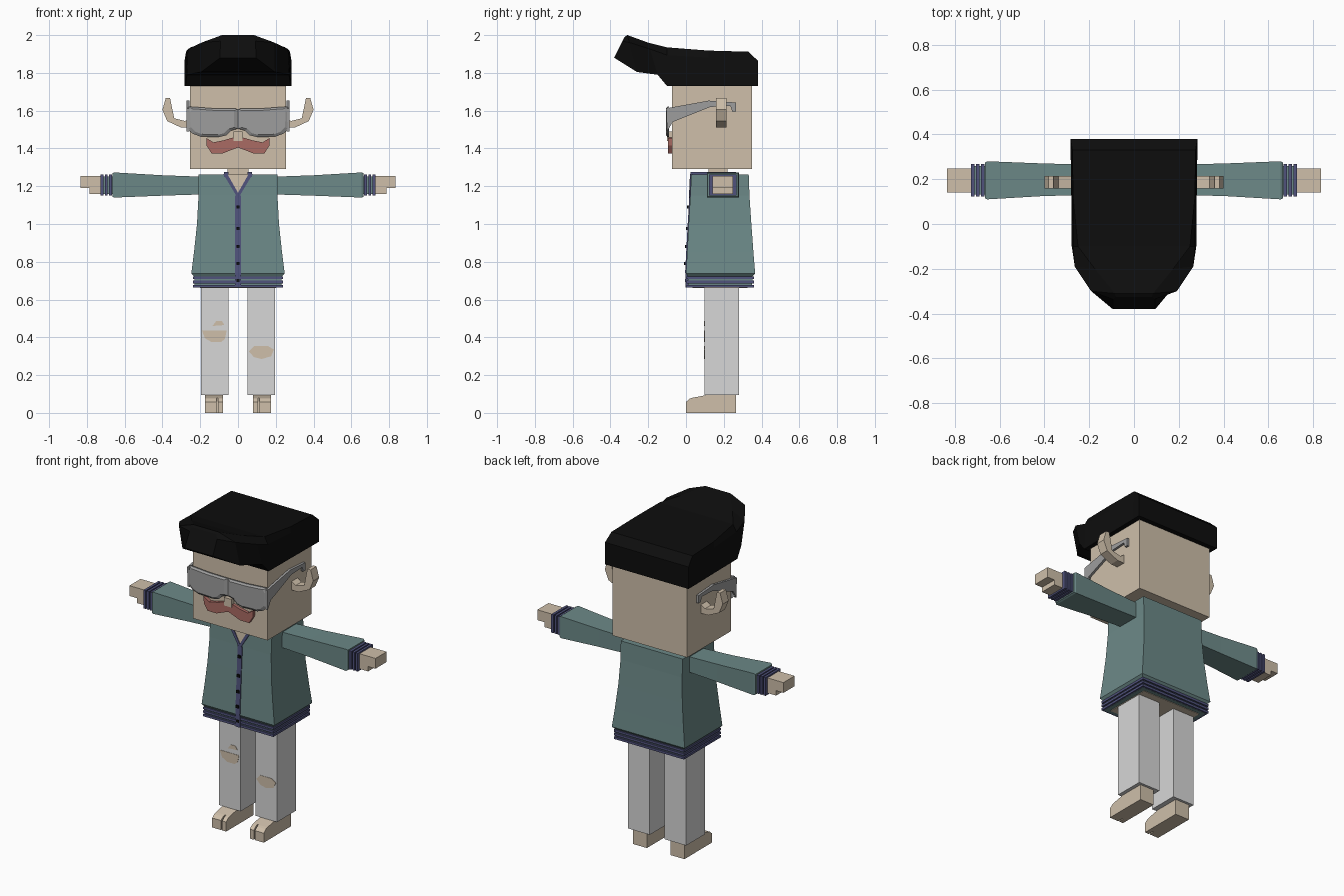
import bpy, bmesh

cube = bpy.data.objects.get("Cube")
if cube:
    bpy.data.objects.remove(cube, do_unlink=True)


def material(name, r, g, b):
    m = bpy.data.materials.new(name)
    m.use_nodes = True
    m.diffuse_color = (r, g, b, 1)
    m.node_tree.nodes["Principled BSDF"].inputs["Base Color"].default_value = (r, g, b, 1)
    return m


SKIN = material("skin", .62, .52, .40)
TEAL = material("jacket teal", .15, .25, .245)
BLUE = material("trim blue", .08, .085, .2)
BLACK = material("hair black", .004, .004, .004)
GREY = material("glasses grey", .34, .34, .34)
RED = material("moustache red", .40, .145, .125)
PALE = material("trouser grey", .68, .68, .68)


def loft(name, rings, mat):
    """Bridge equal-sized rings of points and cap both ends."""
    bm = bmesh.new()
    loops = [[bm.verts.new(p) for p in ring] for ring in rings]
    n = len(loops[0])
    for a, b in zip(loops, loops[1:]):
        for i in range(n):
            j = (i + 1) % n
            bm.faces.new((a[i], a[j], b[j], b[i]))
    bm.faces.new(loops[0])
    bm.faces.new(loops[-1])
    bmesh.ops.recalc_face_normals(bm, faces=bm.faces)
    me = bpy.data.meshes.new(name)
    bm.to_mesh(me)
    bm.free()
    me.materials.append(mat)
    ob = bpy.data.objects.new(name, me)
    bpy.context.collection.objects.link(ob)
    return ob


def rect_z(z, x0, x1, y0, y1):
    return [(x0, y0, z), (x1, y0, z), (x1, y1, z), (x0, y1, z)]


def rect_x(x, y0, y1, z0, z1):
    return [(x, y0, z0), (x, y1, z0), (x, y1, z1), (x, y0, z1)]


def box(name, x0, x1, y0, y1, z0, z1, mat):
    return loft(name, [rect_z(z0, x0, x1, y0, y1), rect_z(z1, x0, x1, y0, y1)], mat)


def plate(name, outline, front, back, mat):
    """Extrude an (x, z) outline between two depths."""
    return loft(name, [[(x, f(z), z) for x, z in outline] for f in (front, back)], mat)


def side_prism(name, outline, x0, x1, mat):
    """Extrude a (y, z) outline across x."""
    return loft(name, [[(x, y, z) for y, z in outline] for x in (x0, x1)], mat)


def flat(y):
    return lambda z: y


# Head and neck
box("head", -.253, .253, -.075, .35, 1.29, 1.76, SKIN)
box("neck", -.055, .055, .12, .22, 1.2, 1.3, SKIN)
box("nose", -.025, .025, -.1, -.07, 1.44, 1.49, SKIN)

# Hair: bottom y, z, half width, then top y, z, half width
hair = [(.38, 1.73, .283, .38, 1.865, .283), (.33, 1.73, .283, .33, 1.912, .275),
        (.12, 1.73, .28, .12, 1.918, .272), (-.1, 1.73, .278, -.1, 1.935, .25),
        (-.15, 1.79, .27, -.2, 1.96, .175), (-.26, 1.805, .195, -.31, 2.0, .085),
        (-.38, 1.88, .095, -.325, 1.99, .08)]
rings = []
for yb, zb, wb, yt, zt, wt in hair:
    zm = zb + (zt - zb) * .8
    ym = yb + (yt - yb) * .8
    wm = max(wb * .98, wt)
    rings.append([(-wb, yb, zb), (wb, yb, zb), (wm, ym, zm), (wt, yt, zt),
                  (-wt, yt, zt), (-wm, ym, zm)])
loft("hair", rings, BLACK)

# Moustache
half = [(.03, 1.457), (.08, 1.442), (.13, 1.432), (.168, 1.456), (.166, 1.415),
        (.14, 1.374), (.08, 1.374), (.04, 1.39)]
tash = [(0, 1.447)] + half + [(0, 1.405)] + [(-x, z) for x, z in reversed(half)]
plate("moustache", tash, flat(-.094), flat(-.07), RED)

# Jacket body: z, half width, front, back
levels = [(.663, .228, .012, .35), (.722, .232, .01, .352), (.738, .247, 0, .366),
          (.85, .233, .006, .357), (1.0, .217, .014, .346), (1.15, .209, .023, .336),
          (1.262, .21, .028, .332)]
loft("jacket", [rect_z(z, -w, w, a, b) for z, w, a, b in levels], TEAL)
box("torso_underside", -.2, .2, .035, .325, .66, .8, SKIN)
for z in (.664, .686, .708):
    box("hem_stripe", -.238, .238, .003, .36, z, z + .014, BLUE)


def front_y(z):
    """Depth of the jacket front at a height."""
    for (z0, _, a, _), (z1, _, b, _) in zip(levels, levels[1:]):
        if z <= z1:
            return a + (b - a) * (z - z0) / (z1 - z0)
    return levels[-1][2]


def raised(t):
    return lambda z: front_y(z) - t


# Neckline, button strip and collar
plate("neck_opening", [(0, 1.145), (.06, 1.262), (-.06, 1.262)], raised(.003), raised(-.01), SKIN)
strip_z = [.74, .85, 1.0, 1.15]
strip = [(-.015, z) for z in strip_z] + [(.015, z) for z in reversed(strip_z)]
plate("button_strip", strip, raised(.005), raised(-.01), BLUE)
box("hem_strip", -.015, .015, -.003, .02, .663, .74, BLUE)
for z in (.70, .79, .88, .975, 1.09):
    y = min(front_y(z), .008) if z < .72 else front_y(z)
    box("button", -.009, .009, y - .013, y + .005, z - .008, z + .008, BLACK)
box("collar_back", -.075, .075, .24, .265, 1.25, 1.275, BLUE)

for s in (1, -1):
    side = "left" if s > 0 else "right"
    # Lapel and collar side
    lapel = [(0, 1.135), (.078, 1.264), (.056, 1.264), (0, 1.165)]
    plate(side + "_lapel", [(s * x, z) for x, z in lapel], raised(.007), raised(-.01), BLUE)
    box(side + "_collar", s * .05, s * .075, .025, .25, 1.25, 1.275, BLUE)

    # Sleeve, cuff and hand
    loft(side + "_sleeve", [rect_x(s * .18, .13, .265, 1.157, 1.25),
                            rect_x(s * .4, .125, .27, 1.15, 1.258),
                            rect_x(s * .655, .11, .28, 1.14, 1.273),
                            rect_x(s * .665, .115, .275, 1.145, 1.268)], TEAL)
    box(side + "_cuff", s * .66, s * .725, .132, .258, 1.158, 1.252, TEAL)
    for x in (.668, .69, .712):
        box(side + "_cuff_stripe", s * x, s * (x + .015), .122, .268, 1.15, 1.262, BLUE)
    box(side + "_fingers", s * .72, s * .835, .14, .248, 1.19, 1.253, SKIN)
    box(side + "_palm", s * .72, s * .785, .14, .248, 1.16, 1.19, SKIN)

    # Ear
    ear = [(.25, 1.51), (.3, 1.51), (.375, 1.545), (.4, 1.605), (.382, 1.668),
           (.36, 1.668), (.346, 1.6), (.338, 1.56), (.28, 1.545), (.25, 1.565)]
    plate(side + "_ear", [(s * x, z) for x, z in ear], flat(.158), flat(.215), SKIN)

    # Lens with a raised centre, and temple arm
    lens = [(0, 1.61), (.13, 1.612), (.262, 1.622), (.272, 1.6), (.268, 1.505),
            (.24, 1.478), (.2, 1.463), (.1, 1.46), (.06, 1.47), (.035, 1.495), (0, 1.505)]
    loft(side + "_lens", [[(s * (.14 + (x - .14) * k), y, 1.545 + (z - 1.545) * k) for x, z in lens]
                          for k, y in ((1, -.09), (1, -.098), (.85, -.107))], GREY)
    temple = [(-.105, 1.612), (.12, 1.653), (.265, 1.643), (.265, 1.595), (.245, 1.595),
              (.235, 1.625), (.13, 1.62), (-.07, 1.54), (-.1, 1.49)]
    side_prism(side + "_temple", temple, s * .258, s * .272, GREY)

    # Trouser leg
    box(side + "_leg", s * .05, s * .197, .097, .28, .095, .7, PALE)

    # Foot with a split toe
    foot = [(.035, 0), (.265, 0), (.265, .1), (.12, .1), (.1, .093), (.035, .08)]
    toe = [(0, 0), (.035, 0), (.035, .08), (.02, .075), (0, .058)]
    side_prism(side + "_foot", foot, s * .08, s * .175, SKIN)
    side_prism(side + "_big_toe", toe, s * .08, s * .107, SKIN)
    side_prism(side + "_toes", toe, s * .115, s * .175, SKIN)

# Knee tears
tears = {
    "right_knee_tear": [(-.19, .435), (-.06, .435), (-.07, .39), (-.09, .375), (-.14, .375), (-.175, .395)],
    "right_small_tear": [(-.135, .46), (-.115, .487), (-.085, .487), (-.072, .465)],
    "left_knee_tear": [(.057, .325), (.085, .353), (.16, .353), (.19, .335), (.175, .3), (.125, .285), (.085, .295)],
}
for name, outline in tears.items():
    plate(name, outline, flat(.095), flat(.1), SKIN)
